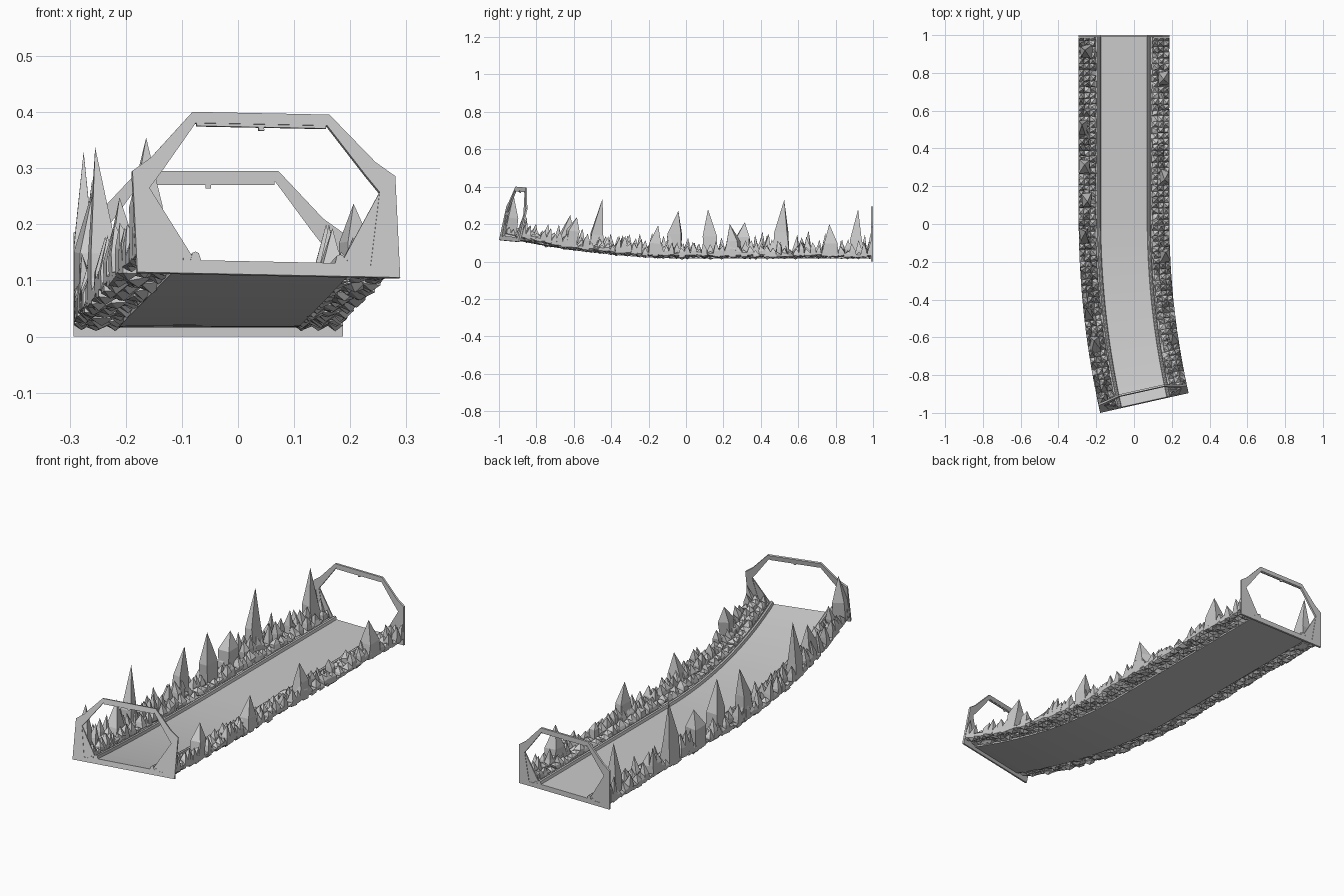
import bpy, bmesh, random
from math import sin, cos
from mathutils import Vector

if "Cube" in bpy.data.objects:
    bpy.data.objects.remove(bpy.data.objects["Cube"])

random.seed(7)
Y0, R, A = 0.03, 4.48, 0.22          # bend start, bend radius, bend angle
STRAIGHT = 1 - Y0
LENGTH = STRAIGHT + R * A


def place(s, u, h):
    """Map distance along track, sideways offset and height to space."""
    a = max(0, s - STRAIGHT) / R
    t = a / A
    side = Vector((cos(a), sin(a), -0.02 * t))
    ahead = Vector((sin(a), -cos(a), 0))
    up = (Vector((0, 0, 1)) - ahead * (0.22 * t / (R * A))).normalized()
    c = Vector((-0.053 + R * (1 - cos(a)), 1 - s if a == 0 else Y0 - R * sin(a), 0.11 * t * t))
    return c + side * u + up * h


def finish(name, bm):
    bmesh.ops.recalc_face_normals(bm, faces=bm.faces)
    me = bpy.data.meshes.new(name)
    bm.to_mesh(me)
    bm.free()
    ob = bpy.data.objects.new(name, me)
    bpy.context.collection.objects.link(ob)
    return ob


def sweep(name, profile, s0=0, s1=LENGTH, steps=40):
    """Closed profile of (u, h) points carried along the track."""
    bm = bmesh.new()
    rings = [[bm.verts.new(place(s0 + (s1 - s0) * i / steps, u, h)) for u, h in profile]
             for i in range(steps + 1)]
    n = len(profile)
    for a, b in zip(rings, rings[1:]):
        for i in range(n):
            bm.faces.new((a[i], a[(i + 1) % n], b[(i + 1) % n], b[i]))
    bm.faces.new(rings[0])
    bm.faces.new(rings[-1])
    return finish(name, bm)


def mirrored(points, sign):
    return [(u * sign, h) for u, h in points]


# Road deck with side rails and ledges
sweep("road_deck", [(-0.16, 0.016), (0.16, 0.016), (0.16, 0.024), (-0.16, 0.024)])
for label, sg in (("left", -1), ("right", 1)):
    sweep(label + "_rail", mirrored([(0.122, 0.022), (0.126, 0.037), (0.132, 0.04),
                                     (0.138, 0.037), (0.142, 0.022)], sg))
    sweep(label + "_ledge", mirrored([(0.145, 0.02), (0.145, 0.03), (0.155, 0.03), (0.155, 0.02)], sg))


# End gates: eight-sided frames with braces and a top strip
OUTER = [(0.24, 0), (0.24, 0.185), (0.205, 0.21), (0.125, 0.295)]
INNER = [(0.187, 0.02), (0.21, 0.155), (0.185, 0.187), (0.12, 0.275)]


def gate(name, s0, s1):
    bm = bmesh.new()
    loops = []
    for s, pts in ((s0, OUTER), (s1, OUTER), (s1, INNER), (s0, INNER)):
        full = pts + mirrored(pts, -1)[::-1]
        loops.append([bm.verts.new(place(s, u, h)) for u, h in full])
    for a, b in zip(loops, loops[1:] + loops[:1]):
        for i in range(8):
            j = (i + 1) % 8
            bm.faces.new((a[i], a[j], b[j], b[i]))
    finish(name, bm)
    m = (s0 + s1) / 2
    for label, sg in (("left", -1), ("right", 1)):
        sweep(f"{name}_{label}_brace", mirrored([(0.21, 0.155), (0.187, 0.018), (0.13, 0.018)], sg),
              m - 0.003, m + 0.003, 1)
    sweep(name + "_top_strip", [(-0.118, 0.27), (0.118, 0.27), (0.118, 0.277), (-0.118, 0.277)],
          m - 0.003, m + 0.003, 1)
    sweep(name + "_top_stud", [(-0.005, 0.264), (0.005, 0.264), (0.005, 0.277), (-0.005, 0.277)],
          m - 0.003, m + 0.003, 1)


gate("back_gate", 0, 0.01)
gate("front_gate", LENGTH - 0.01, LENGTH)


# Jagged rocks along both edges
def rock(bm, s, u, w, h):
    """Four-sided crystal: low point, base ring, waist ring, tip."""
    def clamp(p, q, z):
        q = max(-0.24, min(0.24, q))
        return bm.verts.new(place(max(0.012, min(LENGTH - 0.012, p)), q, z))
    rnd = random.uniform
    base = 0.03 + rnd(-0.006, 0.006)
    corners = [(-1, -1), (1, -1), (1, 1), (-1, 1)]
    rings = []
    for k, z in ((0.5, base), (0.42, base + (h - base) * rnd(0.3, 0.55))):
        rings.append([clamp(s + w * k * (a + rnd(-.3, .3)), u + min(w, 0.06) * k * (b + rnd(-.3, .3)),
                            z + rnd(-0.005, 0.005)) for a, b in corners])
    low = clamp(s, u, base - rnd(0.006, 0.016))
    tip = clamp(s + w * rnd(-.25, .25), u + 0.03 * rnd(-.3, .3), h)
    for i in range(4):
        j = (i + 1) % 4
        bm.faces.new((low, rings[0][j], rings[0][i]))
        bm.faces.new((rings[0][i], rings[0][j], rings[1][j], rings[1][i]))
        bm.faces.new((rings[1][i], rings[1][j], tip))


PEAKS = {-1: [(0.09, 0.2, 0.28), (0.49, 0.225, 0.33), (0.87, 0.2, 0.28), (1.06, 0.21, 0.27),
              (1.46, 0.22, 0.31), (1.93, 0.215, 0.25), (1.62, 0.2, 0.2), (0.7, 0.21, 0.21)],
         1: [(0.23, 0.215, 0.2), (0.75, 0.215, 0.2), (1.18, 0.215, 0.19), (1.66, 0.22, 0.19)]}
for label, sg, tall in (("left", -1, 0.165), ("right", 1, 0.125)):
    bm = bmesh.new()
    rows, cols = 64, 3
    for i in range(rows):
        for c in range(cols):
            s = LENGTH * (i + 0.5) / rows
            u = sg * (0.166 + 0.03 * c)
            h = 0.045 + (tall - 0.045) * random.random() * (0.45, 0.9, 1.0)[c]
            rock(bm, s, u, 0.036, h)
    for s, u, h in PEAKS[sg]:
        rock(bm, s, sg * u, 0.075, h)
    finish(label + "_rocks", bm)
